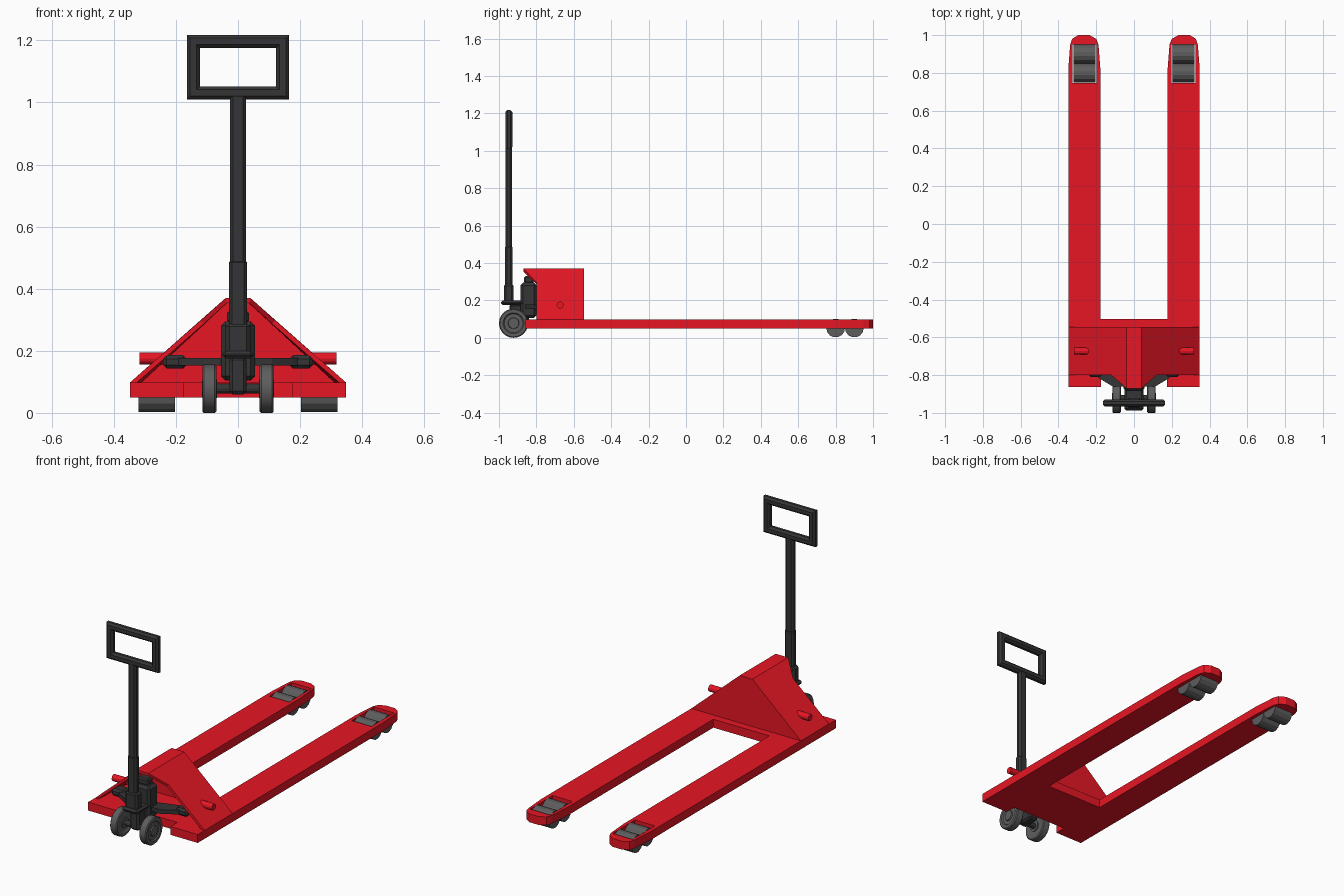
import bpy, bmesh
from math import sin, cos, tau

if "Cube" in bpy.data.objects:
    bpy.data.objects.remove(bpy.data.objects["Cube"])


def material(name, rgb):
    m = bpy.data.materials.new(name)
    m.diffuse_color = (*rgb, 1)
    m.use_nodes = True
    m.node_tree.nodes["Principled BSDF"].inputs["Base Color"].default_value = m.diffuse_color
    return m


RED = material("red_paint", (0.8, 0.008, 0.018))
DARK = material("dark_metal", (0.035, 0.035, 0.037))
RUBBER = material("grey_rubber", (0.11, 0.11, 0.11))


def make(name, verts, faces, mat, bevel=0, segments=1):
    mesh = bpy.data.meshes.new(name)
    bm = bmesh.new()
    vs = [bm.verts.new(v) for v in verts]
    for f in faces:
        bm.faces.new([vs[i] for i in f])
    bmesh.ops.recalc_face_normals(bm, faces=bm.faces)
    bm.to_mesh(mesh)
    bm.free()
    mesh.materials.append(mat)
    ob = bpy.data.objects.new(name, mesh)
    bpy.context.collection.objects.link(ob)
    if bevel:
        b = ob.modifiers.new("bevel", 'BEVEL')
        b.width, b.segments = bevel, segments
    return ob


def prism(name, outline, z0, z1, mat, bevel=0):
    n = len(outline)
    verts = [(x, y, z) for z in (z0, z1) for x, y in outline]
    faces = [range(n), range(n, 2 * n)]
    faces += [(i, (i + 1) % n, (i + 1) % n + n, i + n) for i in range(n)]
    return make(name, verts, faces, mat, bevel)


def box(name, x, y, z, mat, bevel=0):
    outline = [(x[0], y[0]), (x[1], y[0]), (x[1], y[1]), (x[0], y[1])]
    return prism(name, outline, *z, mat, bevel)


def lathe_x(name, profile, y, z, mat, n=20):
    """Closed solid turned around an axis parallel to x; profile is (x, radius)."""
    verts = [(px, y + r * cos(tau * k / n), z + r * sin(tau * k / n))
             for px, r in profile for k in range(n)]
    m = len(profile)
    faces = [range(n), range((m - 1) * n, m * n)]
    faces += [(i * n + k, i * n + (k + 1) % n, (i + 1) * n + (k + 1) % n, (i + 1) * n + k)
              for i in range(m - 1) for k in range(n)]
    ob = make(name, verts, faces, mat)
    bpy.context.view_layer.objects.active = ob
    ob.select_set(True)
    bpy.ops.object.shade_smooth_by_angle(angle=0.4)
    ob.select_set(False)
    return ob


# Fork frame: both forks joined by the rear deck, with a front wheel notch
half = [(0.175, -0.80), (0.175, -0.862), (0.348, -0.862), (0.348, 0.82), (0.338, 0.95),
        (0.328, 0.98), (0.295, 1.0), (0.235, 1.0), (0.2, 0.98), (0.188, 0.95),
        (0.178, 0.82), (0.178, -0.502)]
frame = prism("fork_frame", half + [(-x, y) for x, y in reversed(half)], 0.05, 0.098, RED)
for s in (-1, 1):
    cx = 0.262 * s
    cutter = box("roller_slot_cutter", (cx - 0.063, cx + 0.063), (0.747, 0.95), (0, 0.2), RED)
    cutter.hide_render = True
    cut = frame.modifiers.new("roller_slot", 'BOOLEAN')
    cut.operation, cut.object, cut.solver = 'DIFFERENCE', cutter, 'EXACT'
    bpy.context.view_layer.objects.active = frame
    bpy.ops.object.modifier_apply(modifier=cut.name)
    bpy.data.objects.remove(cutter)

# Housing: folded sheet with sloped sides, closed back and an overhanging visor
side = [(0.348, -0.80, 0.098), (0.12, -0.80, 0.298), (0.04, -0.87, 0.37),
        (0.04, -0.545, 0.37), (0.348, -0.545, 0.098)]
verts = side + [(-x, y, z) for x, y, z in side]
housing = make("pump_housing", verts, [range(5), range(5, 10), (2, 3, 8, 7), (3, 4, 9, 8)], RED)
if housing.data.polygons[2].normal.z < 0:
    housing.data.flip_normals()
sheet = housing.modifiers.new("sheet", 'SOLIDIFY')
sheet.thickness, sheet.offset, sheet.use_even_offset = 0.015, -1, True

for s in (-1, 1):
    # Side pins
    lathe_x("side_pin", [(0.23 * s, 0.019), (0.318 * s, 0.019)], -0.673, 0.175, RED, 12)
    # Fork rollers
    for y in (0.8, 0.9):
        a, b = 0.262 * s - 0.059, 0.262 * s + 0.059
        lathe_x("fork_roller", [(a, 0.05), (b, 0.05)], y, 0.052, RUBBER, 14)
    # Steering wheels with a recessed face and a raised hub
    lathe_x("steer_wheel", [(s * x, r) for x, r in (
        (0.068, 0.03), (0.074, 0.03), (0.074, 0.05), (0.07, 0.056), (0.07, 0.073), (0.075, 0.078),
        (0.11, 0.078), (0.115, 0.073), (0.115, 0.056), (0.109, 0.05), (0.109, 0.03),
        (0.116, 0.028))], -0.922, 0.078, RUBBER, 24)
    # Linkage arms and pads reaching under the housing
    arm = [(0.03, -0.86), (0.11, -0.862), (0.18, -0.82), (0.235, -0.775), (0.21, -0.745), (0.03, -0.80)]
    prism("linkage_arm", [(s * x, y) for x, y in arm], 0.153, 0.177, DARK)
    box("linkage_pad", sorted((0.165 * s, 0.242 * s)), (-0.81, -0.74), (0.143, 0.186), DARK, 0.012)

# Axle and its carrier
lathe_x("steer_axle", [(-0.07, 0.016), (0.07, 0.016)], -0.922, 0.078, DARK, 12)
box("axle_carrier", (-0.028, 0.028), (-0.945, -0.84), (0.06, 0.18), DARK, 0.01)

# Pump body
box("pump_body", (-0.055, 0.055), (-0.885, -0.80), (0.105, 0.295), DARK, 0.014)
box("pump_cap", (-0.035, 0.035), (-0.865, -0.815), (0.29, 0.33), DARK, 0.008)
box("steer_plate", (-0.05, 0.05), (-0.988, -0.86), (0.175, 0.2), DARK, 0.01)

# Handle post, sleeve and socket
box("handle_socket", (-0.04, 0.04), (-0.974, -0.922), (0.18, 0.29), DARK, 0.012)
box("handle_sleeve", (-0.029, 0.029), (-0.968, -0.928), (0.25, 0.495), DARK, 0.01)
box("handle_post", (-0.026, 0.026), (-0.966, -0.93), (0.28, 1.03), DARK, 0.01)

# Grip: rectangular loop with an octagonal section, mitred at the corners
section = [(0, -0.008), (0, 0.008), (0.011, 0.019), (0.031, 0.019),
           (0.042, 0.008), (0.042, -0.008), (0.031, -0.019), (0.011, -0.019)]
verts = [(sx * (0.165 - d), -0.947 + y, 1.114 + sz * (0.104 - d))
         for sx, sz in ((-1, -1), (1, -1), (1, 1), (-1, 1)) for d, y in section]
faces = [(c * 8 + k, c * 8 + (k + 1) % 8, (c + 1) % 4 * 8 + (k + 1) % 8, (c + 1) % 4 * 8 + k)
         for c in range(4) for k in range(8)]
make("handle_grip", verts, faces, DARK)
